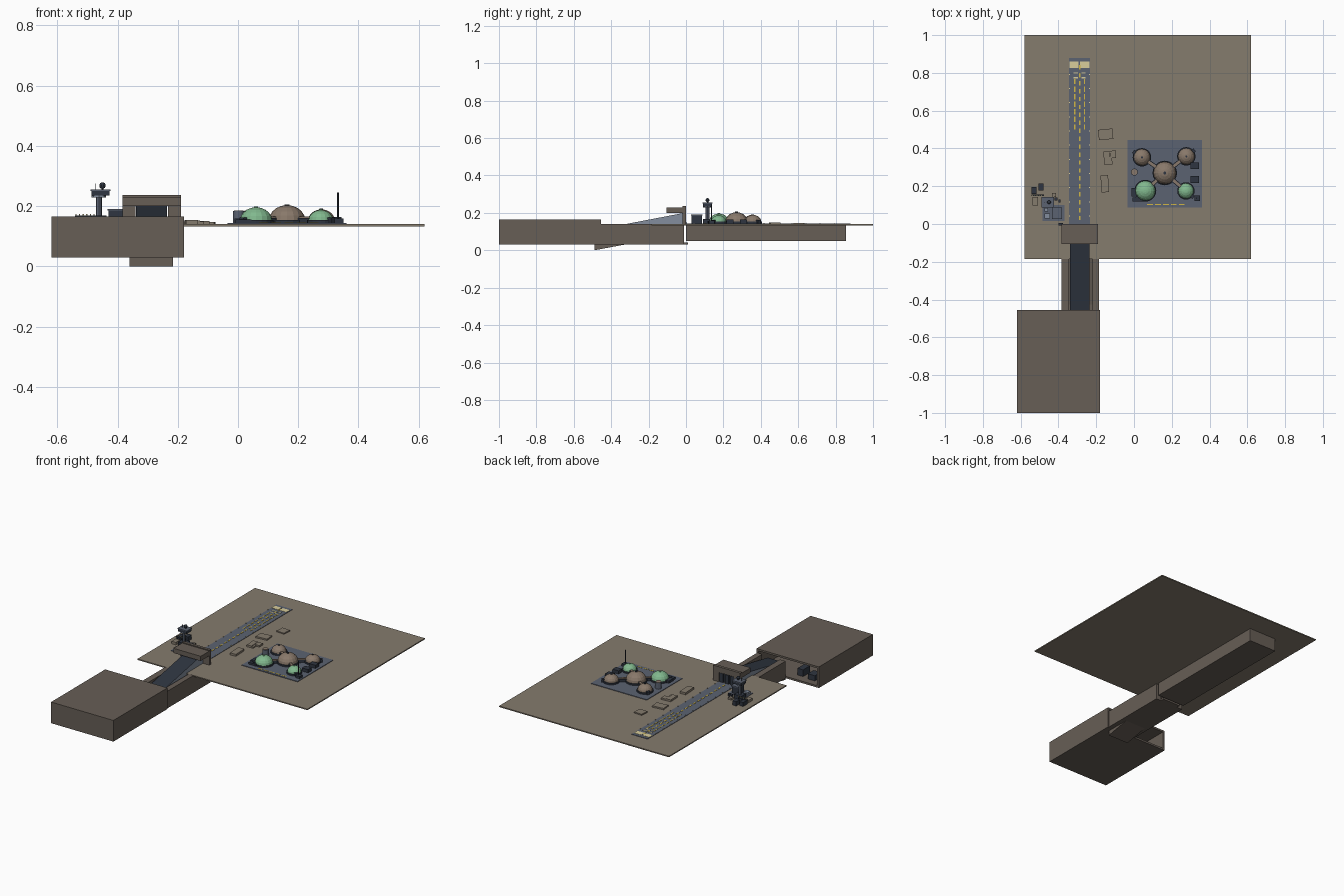
import bpy, bmesh, math
from mathutils import Matrix, Vector

if "Cube" in bpy.data.objects:
    bpy.data.objects.remove(bpy.data.objects["Cube"])


def mat(name, r, g, b):
    m = bpy.data.materials.new(name)
    m.diffuse_color = (r, g, b, 1)
    m.use_nodes = True
    m.node_tree.nodes["Principled BSDF"].inputs["Base Color"].default_value = m.diffuse_color
    return m


GROUND = mat("dusty ground", .235, .2, .155)
STONE = mat("dark brown stone", .135, .112, .093)
SLATE = mat("slate paving", .105, .123, .165)
NAVY = mat("dark navy metal", .028, .036, .052)
STEEL = mat("light steel", .23, .27, .34)
GREEN = mat("greenhouse green", .22, .48, .27)
TAN = mat("dome tan", .25, .19, .145)
YELLOW = mat("marking yellow", .64, .47, .06)
PALE = mat("pale marking", .69, .61, .33)
G = 0.14  # ground level


def finish(name, bm, *mats):
    bmesh.ops.recalc_face_normals(bm, faces=bm.faces)
    me = bpy.data.meshes.new(name)
    bm.to_mesh(me)
    bm.free()
    for m in mats:
        me.materials.append(m)
    ob = bpy.data.objects.new(name, me)
    bpy.context.collection.objects.link(ob)
    return ob


def add_box(bm, x0, x1, y0, y1, z0, z1, turn=0):
    c = Vector(((x0 + x1) / 2, (y0 + y1) / 2, (z0 + z1) / 2))
    m = (Matrix.Translation(c) @ Matrix.Rotation(turn, 4, 'Z')
         @ Matrix.Diagonal((x1 - x0, y1 - y0, z1 - z0, 1)))
    bmesh.ops.create_cube(bm, size=1, matrix=m)


def boxes(name, m, *items):
    bm = bmesh.new()
    for it in items:
        add_box(bm, *it)
    return finish(name, bm, m)


def side_prism(name, pts, x0, x1, *mats):
    # extrude a (y, z) profile across x
    bm = bmesh.new()
    f = bm.faces.new([bm.verts.new((x0, y, z)) for y, z in pts])
    r = bmesh.ops.extrude_face_region(bm, geom=[f])
    vs = [v for v in r['geom'] if isinstance(v, bmesh.types.BMVert)]
    bmesh.ops.translate(bm, verts=vs, vec=(x1 - x0, 0, 0))
    return finish(name, bm, *mats)


def lathe(name, m, x, y, profile, n=16):
    # revolve an (r, z) profile; closed at both ends
    bm = bmesh.new()
    rings = [[bm.verts.new((x + r * math.cos(2 * math.pi * i / n),
                            y + r * math.sin(2 * math.pi * i / n), z))
              for i in range(n)] for r, z in profile]
    for a, b in zip(rings, rings[1:]):
        for i in range(n):
            j = (i + 1) % n
            bm.faces.new((a[i], a[j], b[j], b[i]))
    bm.faces.new(rings[0])
    bm.faces.new(rings[-1])
    return finish(name, bm, m)


def cyl(name, m, x, y, r, z0, z1, n=12):
    return lathe(name, m, x, y, [(r, z0), (r, z1)], n)


# Ground and the long vault under the runway
boxes("ground_plate", GROUND, (-.58, .62, -.185, 1, .133, G))
boxes("runway_vault", STONE, (-.385, -.19, 0, .855, .05, .134))

# Hollow hangar, open to the back
boxes("hangar", STONE,
      (-.62, -.18, -1, -.455, .153, .165), (-.62, -.18, -1, -.455, .03, .042),
      (-.62, -.608, -1, -.455, .042, .153), (-.192, -.18, -1, -.455, .042, .153),
      (-.608, -.192, -1, -.988, .042, .153))
boxes("hangar_crates", NAVY, (-.56, -.51, -.56, -.5, .042, .075),
      (-.47, -.43, -.58, -.51, .042, .085))

# Trench between hangar and gate
boxes("trench", STONE, (-.385, -.345, -.455, -.012, .03, .1395),
      (-.22, -.185, -.455, -.012, .03, .1395), (-.345, -.22, -.455, .012, .03, .042))

# Ramp: dark deck, light sides, stone base
side_prism("ramp_base", [(-.49, 0), (-.01, .09), (-.01, .12), (-.49, .03)],
           -.36, -.215, STONE)
ramp = side_prism("ramp", [(-.49, .03), (-.01, .12), (-.01, .2), (-.49, .108)],
                  -.338, -.235, NAVY, STEEL)
for p in ramp.data.polygons:
    p.material_index = 1 if abs(p.normal.x) > .5 else 0

# Gate over the ramp head
boxes("gate_lintel", STONE, (-.383, -.19, -.105, -.003, .2, .23))
boxes("gate_frame", STONE, (-.383, -.34, -.018, 0, G, .2),
      (-.233, -.19, -.018, 0, G, .2), (-.383, -.19, -.018, 0, .2, .236))
boxes("gate_door_panels", NAVY, *[(x, x + .026, -.008, -.001, G, .198)
                                  for x in (-.338, -.3, -.262)])

# Runway and markings
boxes("runway", SLATE, (-.345, -.232, 0, .88, G, .1425))
Z0, Z1 = .142, .144
dashes = [(-.292, -.284, .02 + i * .042, .043 + i * .042, Z0, Z1) for i in range(20)]
for x in (-.317, -.265):
    dashes += [(x, x + .006, .5 + i * .04, .528 + i * .04, Z0, Z1) for i in range(7)]
boxes("runway_dashes", YELLOW, *dashes)
boxes("threshold_bars", PALE, (-.342, -.293, .826, .86, Z0, Z1),
      (-.285, -.236, .826, .86, Z0, Z1),
      (-.32, -.296, .77, .777, Z0, Z1), (-.32, -.296, .796, .803, Z0, Z1),
      (-.278, -.256, .77, .777, Z0, Z1), (-.278, -.256, .796, .803, Z0, Z1))
boxes("runway_edge_lights", PALE, *[(x - .002, x + .002, .04 + i * .075, .045 + i * .075, Z0, .146)
                                    for x in (-.342, -.235) for i in range(11)])

# Flat stone slabs beside the runway
boxes("stone_slabs", GROUND,
      (-.132, -.077, .578, .632, G, .147, -.08), (-.188, -.112, .447, .502, G, .149, .1),
      (-.16, -.128, .315, .385, G, .152, .05), (-.128, -.095, .35, .388, G, .15, .05),
      (-.13, -.115, .315, .35, G, .148, .1), (-.175, -.135, .168, .258, G, .153, .05))

# Habitat pad
boxes("habitat_pad", SLATE, (-.035, .36, .087, .446, G, .1435))
boxes("pad_dashes", YELLOW, *[(.07 + i * .042, .1 + i * .042, .1, .107, .143, .145)
                              for i in range(5)])

# Domes with collars, caps and linking corridors
CX, CY = .163, .27
domes = [("central", CX, CY, .06, .05, TAN), ("north_east", .277, .358, .044, .036, TAN),
         ("north_west", .042, .353, .044, .036, TAN),
         ("south_west", .06, .176, .053, .043, GREEN),
         ("south_east", .275, .175, .041, .034, GREEN)]
for n, x, y, r, h, m in domes:
    cyl(n + "_collar", NAVY, x, y, r + .005, .143, .153, 20)
    z = .153
    prof = [(r * math.cos(a), z + h * math.sin(a)) for a in
            [math.radians(d) for d in (0, 18, 36, 54, 72, 85)]]
    lathe(n + "_dome", m, x, y, prof)
    cyl(n + "_cap", m if m == GREEN else NAVY, x, y, r * .13, z + h * .97, z + h + .003, 8)
    if x != CX:
        d = Vector((x - CX, y - CY))
        mid = Vector((CX + x, CY + y)) / 2
        L = d.length - .05
        a = math.atan2(d.y, d.x)
        boxes(n + "_corridor", NAVY, (mid.x - L / 2, mid.x + L / 2, mid.y - .011,
                                      mid.y + .011, .143, .16, a))
        boxes(n + "_corridor_roof", TAN, (mid.x - L / 2, mid.x + L / 2, mid.y - .007,
                                          mid.y + .007, .16, .165, a))
        # airlock on the outer side
        o = Vector((x, y)) + d.normalized() * r
        boxes(n + "_airlock", NAVY, (o.x - .012, o.x + .012, o.y - .01, o.y + .01, .143, .162, a))

# Equipment on the pad
cyl("storage_tank", SLATE, .002, .275, .019, .143, .183)
cyl("storage_tank_lid", TAN, .002, .275, .016, .183, .186)
boxes("pad_machines", NAVY, (.299, .343, .217, .253, .143, .164),
      (.299, .343, .29, .325, .143, .164), (-.008, .045, .118, .14, .143, .156),
      (-.012, .012, .145, .19, .143, .158))
boxes("mast_base", NAVY, (.32, .35, .122, .152, .143, .158))
cyl("mast", NAVY, .332, .137, .003, .143, .245, 8)

# Control tower
TX, TY = -.462, .115
boxes("tower_pad", SLATE, (-.485, -.367, .017, .1, G, .143))
boxes("tower_foot", NAVY, (TX - .025, TX + .025, TY - .023, TY + .023, G, .168))
cyl("tower_shaft", SLATE, TX, TY, .01, .165, .232, 8)
cyl("tower_floor", STEEL, TX, TY, .024, .229, .235, 8)
boxes("tower_cab", NAVY, (TX - .025, TX + .036, TY - .024, TY + .024, .235, .25))
boxes("tower_roof", SLATE, (TX - .028, TX + .039, TY - .027, TY + .027, .25, .255))
cyl("radar_post", NAVY, -.45, TY, .004, .255, .263, 8)
lathe("radar_ball", NAVY, -.45, TY, [(.011 * math.cos(math.radians(a)), .268 + .011 * math.sin(math.radians(a)))
                                     for a in (-80, -45, -15, 15, 45, 80)], 10)
cyl("tower_antenna", NAVY, TX - .012, TY, .0015, .25, .275, 6)

# Service buildings around the tower
boxes("service_block", NAVY, (-.43, -.383, .03, .085, .143, .185))
boxes("service_block_roof", SLATE, (-.433, -.38, .027, .088, .185, .191))
boxes("service_vents", STEEL, (-.475, -.445, .03, .055, .143, .158),
      (-.475, -.455, .065, .085, .143, .154))
boxes("dark_sheds", NAVY, (-.542, -.515, .16, .197, G, .165),
      (-.505, -.478, .178, .215, G, .168), (-.42, -.405, .125, .14, G, .16),
      (-.4, -.388, .115, .13, G, .156), (-.4, -.375, -.008, .004, G, .15))
boxes("shed_lights", PALE, *[(-.54 + i * .012, -.536 + i * .012, .15, .154, .168, .174)
                             for i in range(6)])
boxes("light_rail", NAVY, (-.542, -.476, .149, .155, .16, .168),
      (-.54, -.536, .15, .154, G, .16), (-.48, -.476, .15, .154, G, .16))
boxes("supply_crates", GROUND, (-.538, -.508, .098, .142, G, .156),
      (-.435, -.412, .142, .165, G, .152))
